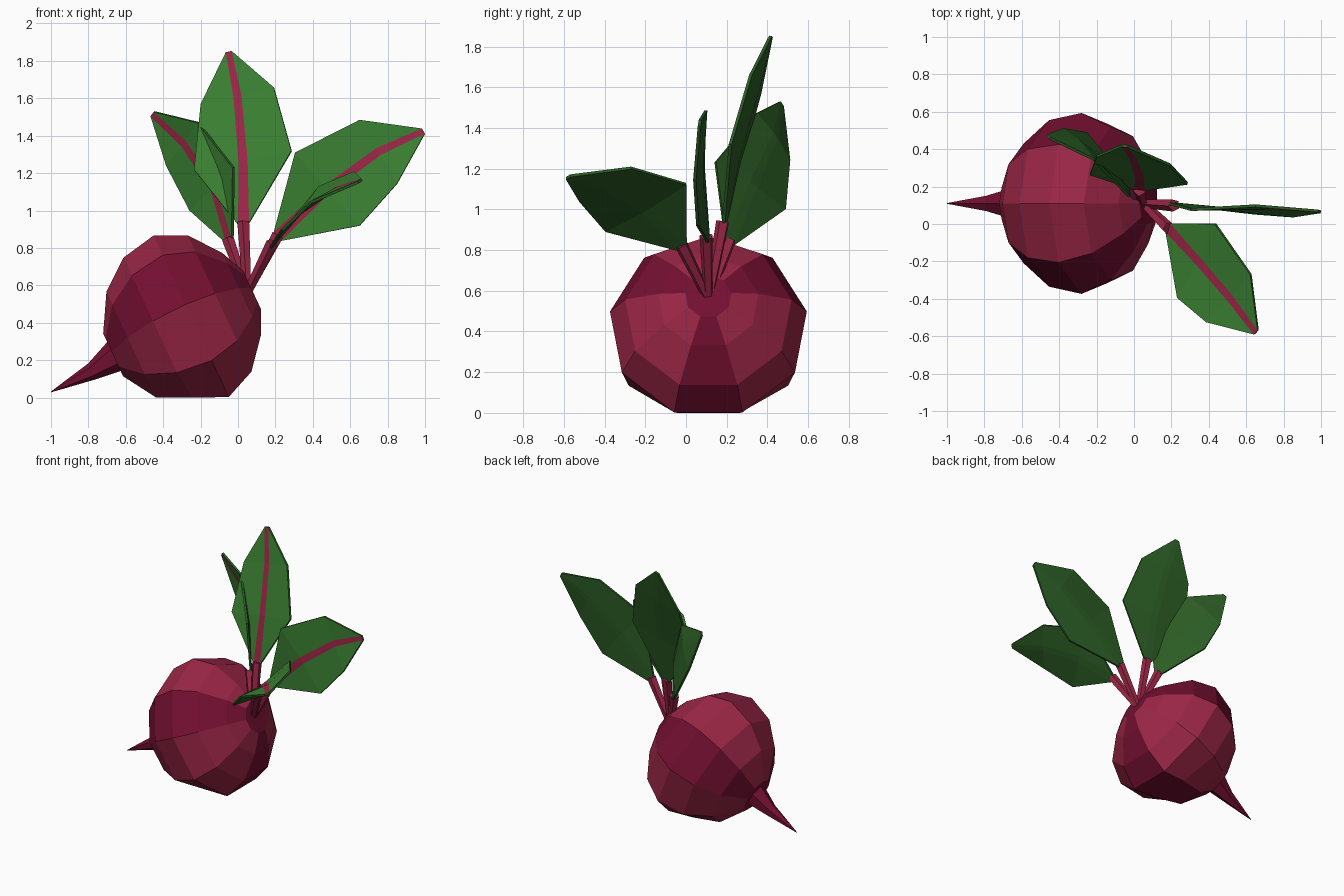
import bpy, bmesh, math
from mathutils import Vector as V

if "Cube" in bpy.data.objects:
    bpy.data.objects.remove(bpy.data.objects["Cube"])


def material(name, srgb):
    m = bpy.data.materials.new(name)
    lin = [((c / 255 + 0.055) / 1.055) ** 2.4 if c > 10 else c / 255 / 12.92 for c in srgb]
    m.diffuse_color = (*lin, 1)
    m.use_nodes = True
    m.node_tree.nodes["Principled BSDF"].inputs["Base Color"].default_value = m.diffuse_color
    return m


LIGHT = material("beet red", (155, 38, 70))
DARK = material("deep beet red", (115, 15, 48))
LEAF = material("leaf green", (58, 128, 50))
BACK = material("leaf underside green", (43, 92, 36))


def finish(bm, name, mats):
    me = bpy.data.meshes.new(name)
    bm.to_mesh(me)
    bm.free()
    for m in mats:
        me.materials.append(m)
    ob = bpy.data.objects.new(name, me)
    bpy.context.collection.objects.link(ob)
    return ob


def lathe(name, rings, sides, origin, axis, up, mats, rule=lambda k: 0):
    """Closed faceted tube: rings are (distance, radius, offset along up)."""
    bm = bmesh.new()
    side = axis.cross(up)
    loops = []
    for s, r, off in rings:
        loop = []
        for k in range(sides):
            a = 2 * math.pi * k / sides
            p = origin + axis * s + up * (off + r * math.cos(a)) + side * (r * math.sin(a))
            p.z = max(p.z, 0)          # flattened resting side
            loop.append(bm.verts.new(p))
        loops.append(loop)
    for a, b in zip(loops, loops[1:]):
        for k in range(sides):
            j = (k + 1) % sides
            f = bm.faces.new((a[k], a[j], b[j], b[k]))
            f.material_index = rule(k)
    for loop in (loops[0], loops[-1]):
        bm.faces.new(loop).material_index = len(mats) - 1
    bmesh.ops.remove_doubles(bm, verts=bm.verts, dist=0.0005)
    bmesh.ops.recalc_face_normals(bm, faces=bm.faces)
    return finish(bm, name, mats)


# Bulb: nine-sided, tilted, every third strip darker
tilt = math.radians(25)
axis = V((math.cos(tilt), 0, math.sin(tilt)))
up = V((-math.sin(tilt), 0, math.cos(tilt)))
origin = V((-1, 0.11, 0.03)) + up * 0.035
profile = [(0.385, 0.13), (0.495, 0.325), (0.655, 0.452), (0.85, 0.491),
           (1.017, 0.415), (1.145, 0.25), (1.205, 0.115)]
lathe("bulb", [(s, r, 0) for s, r in profile], 9, origin, axis, up,
      [LIGHT, DARK], lambda k: int(k % 3 == 1))

# Root tail
lathe("root", [(0, 0.002, -0.035), (0.245, 0.047, -0.028), (0.42, 0.095, 0)], 6,
      origin, axis, up, [DARK])


def leaf(name, base, l1, r1, l2, r2, tip):
    base, l1, r1, l2, r2, tip = map(V, (base, l1, r1, l2, r2, tip))
    normal = (r1 - l1).cross(tip - base).normalized()
    bm = bmesh.new()
    w0 = (r1 - l1).normalized()
    w2 = (r2 - l2).normalized()

    def row(l, r, mid, w, half):
        pts = [mid - w * half, mid + w * half]
        if l is not None:
            pts = [l, *pts, r]
        vs = [bm.verts.new(p) for p in pts]
        return vs if len(vs) == 4 else [vs[0], vs[0], vs[1], vs[1]]

    rows = [row(None, None, base, w0, 0.03),
            row(l1, r1, (l1 + r1) / 2 - normal * 0.015, w0, 0.025),
            row(l2, r2, (l2 + r2) / 2 - normal * 0.015, w2, 0.022),
            row(None, None, tip, w2, 0.016)]
    for a, b in zip(rows, rows[1:]):
        for c in range(3):
            f = bm.faces.new(list(dict.fromkeys((a[c], a[c + 1], b[c + 1], b[c]))))
            f.material_index = int(c == 1)     # middle column is the rib
    ob = finish(bm, name, [LEAF, LIGHT, BACK, BACK])
    mod = ob.modifiers.new("thickness", "SOLIDIFY")
    mod.thickness = 0.015
    mod.offset = -1
    mod.material_offset = 2
    mod.material_offset_rim = 2


# Leaves: base, lower pair, upper pair, tip
leaves = {
    "back": ((0.03, 0.18, 0.93), (-0.235, 0.26, 1.22), (0.285, 0.21, 1.32),
             (-0.2, 0.355, 1.57), (0.19, 0.31, 1.66), (-0.05, 0.41, 1.85)),
    "left": ((-0.05, 0.21, 0.84), (-0.26, 0.48, 1.0), (-0.03, 0.14, 1.23),
             (-0.385, 0.5, 1.24), (-0.22, 0.34, 1.47), (-0.46, 0.46, 1.515)),
    "right": ((0.21, 0.10, 0.86), (0.305, 0.07, 1.31), (0.65, 0.05, 0.92),
              (0.65, 0.09, 1.485), (0.85, 0.035, 1.145), (0.99, 0.06, 1.425)),
    "front": ((0.18, -0.02, 0.82), (0.43, 0.0, 1.13), (0.23, -0.395, 0.9),
              (0.62, -0.27, 1.21), (0.385, -0.525, 1.05), (0.65, -0.58, 1.165)),
}
crown = V((0.05, 0.11, 0.56))
for name, pts in leaves.items():
    leaf(name + "_leaf", *pts)
    # Stem widening from the crown to the leaf
    start = crown + (V(pts[0]) - crown) * 0.05
    d = V(pts[0]) - start
    n = d.normalized()
    u = n.orthogonal().normalized()
    lathe(name + "_stem", [(0, 0.024, 0), (d.length + 0.01, 0.034, 0)], 5, start, n, u, [LIGHT])
